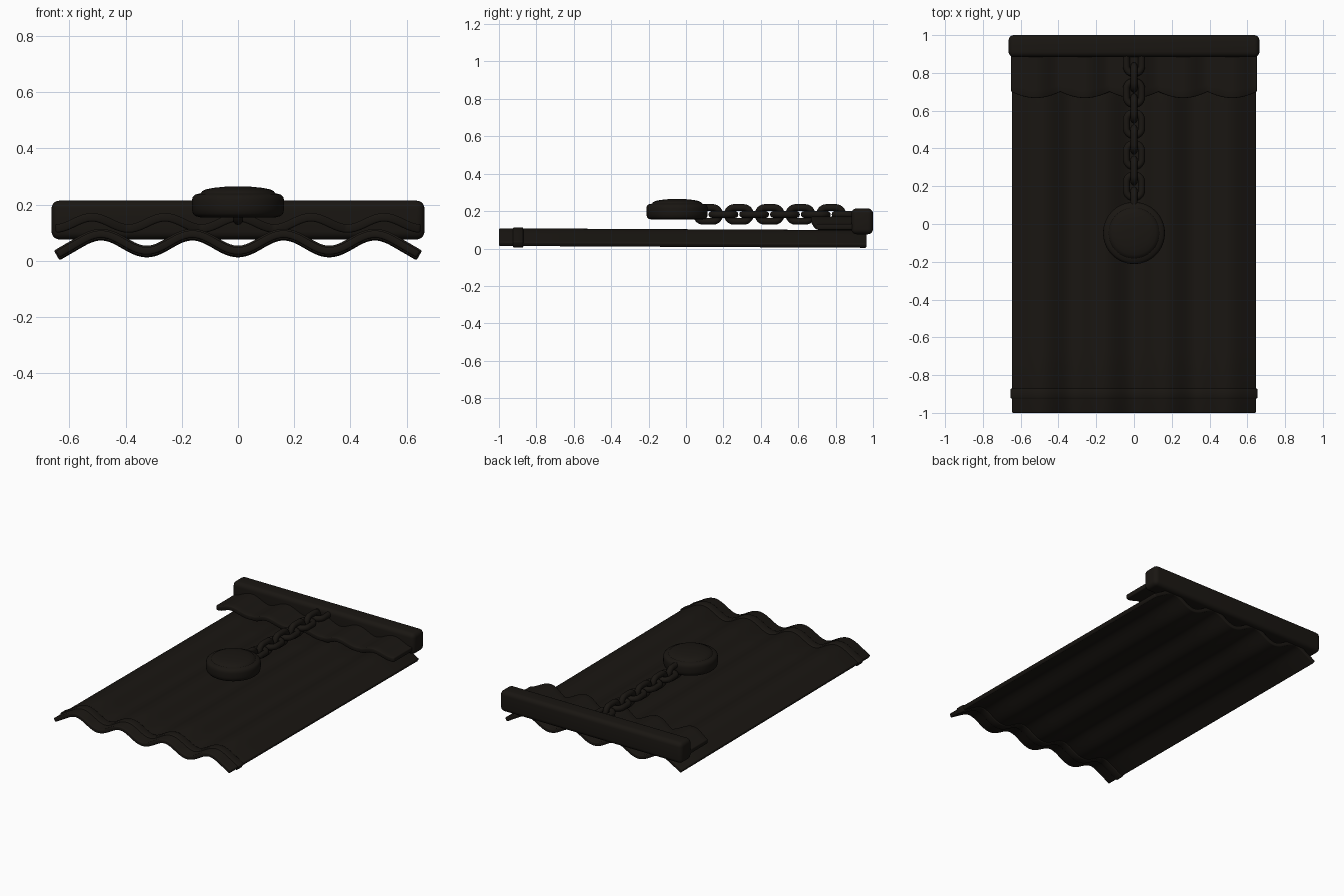
import bpy, bmesh, math

if "Cube" in bpy.data.objects:
    bpy.data.objects.remove(bpy.data.objects["Cube"])

mat = bpy.data.materials.new("dark_brown")
mat.diffuse_color = (0.01, 0.008, 0.006, 1)
mat.use_nodes = True
mat.node_tree.nodes["Principled BSDF"].inputs["Base Color"].default_value = mat.diffuse_color


def finish(name, bm, angle=40):
    bmesh.ops.recalc_face_normals(bm, faces=bm.faces)
    me = bpy.data.meshes.new(name)
    bm.to_mesh(me)
    bm.free()
    ob = bpy.data.objects.new(name, me)
    bpy.context.collection.objects.link(ob)
    me.materials.append(mat)
    bpy.ops.object.select_all(action='DESELECT')
    bpy.context.view_layer.objects.active = ob
    ob.select_set(True)
    bpy.ops.object.shade_smooth_by_angle(angle=math.radians(angle))
    return ob


def cloth(name, half, y0, y1, height, thick, nx=120, ny=6):
    """Wavy sheet; y0 is a function of x, height a function of x and y."""
    bm = bmesh.new()
    rows = []
    for j in range(ny + 1):
        row = []
        for i in range(nx + 1):
            x = -half + 2 * half * i / nx
            y = y0(x) + (y1 - y0(x)) * j / ny
            row.append(bm.verts.new((x, y, height(x, y))))
        rows.append(row)
    for a, b in zip(rows, rows[1:]):
        for i in range(nx):
            bm.faces.new((a[i], a[i + 1], b[i + 1], b[i]))
    ob = finish(name, bm)
    s = ob.modifiers.new("thickness", 'SOLIDIFY')
    s.thickness, s.offset = thick, 0
    b = ob.modifiers.new("soft_edge", 'BEVEL')
    b.width, b.segments = 0.006, 2
    b.limit_method, b.angle_limit = 'ANGLE', math.radians(50)
    return ob


def fold(x, y):
    # Sine folds whose outer flanks run straight down to the floor
    x = abs(x)
    w = 2 * math.pi / 0.325
    edge = 0.325 * 1.75
    z = 0.06 - 0.03 * math.cos(w * min(x, edge))
    return z - max(0, x - edge) * 0.03 * w - 0.005 * y


# Curtain and its hem band
cloth("curtain", 0.642, lambda x: -1.0, 0.965, fold, 0.026)
cloth("hem_band", 0.646, lambda x: -0.925, -0.87, fold, 0.038, ny=2)

# Valance with five scallops
PITCH = 0.26


def scallop(x):
    return abs(math.cos(math.pi * x / PITCH))


cloth("valance", 0.65, lambda x: 0.70 - 0.033 * scallop(x), 0.93,
      lambda x, y: 0.135 + 0.02 * math.cos(2 * math.pi * x / PITCH), 0.03)

# Curtain rail
bm = bmesh.new()
bmesh.ops.create_cube(bm, size=1)
for v in bm.verts:
    v.co = (v.co.x * 1.328, 0.942 + v.co.y * 0.116, 0.145 + v.co.z * 0.138)
bmesh.ops.bevel(bm, geom=bm.edges[:], offset=0.028, segments=5, profile=0.5, affect='EDGES')
finish("rail", bm, 50)


# Chain of alternating upright and flat links
def link(name, y, upright, length=0.160, width=0.11, r=0.0185, n=32, m=12):
    bm = bmesh.new()
    rad = width / 2 - r
    straight = length / 2 - r - rad
    rings = []
    for i in range(n):
        a = 2 * math.pi * (i + 0.5) / n
        c, s = math.cos(a), math.sin(a)
        shift = math.copysign(straight, c)
        ring = []
        for k in range(m):
            t = 2 * math.pi * k / m
            d = rad + r * math.cos(t)
            u, v, w = shift + d * c, d * s, r * math.sin(t)
            co = (w, y + u, 0.182 + v) if upright else (v, y + u, 0.182 + w)
            ring.append(bm.verts.new(co))
        rings.append(ring)
    for i in range(n):
        a, b = rings[i], rings[(i + 1) % n]
        for k in range(m):
            bm.faces.new((a[k], a[(k + 1) % m], b[(k + 1) % m], b[k]))
    finish(name, bm, 60)


for i in range(5):
    y = 0.118 + 0.1645 * i
    link(f"upright_link_{i}", y, True)
    link(f"flat_link_{i}", y + 0.082, False, width=0.118)

# Round pull weight, turned from a profile
profile = [(0, .155), (.135, .155), (.152, .159), (.161, .169), (.164, .185),
           (.164, .215), (.161, .228), (.153, .236), (.134, .240), (.127, .248),
           (.115, .254), (.085, .260), (.045, .264), (0, .265)]
bm = bmesh.new()
vs = [bm.verts.new((r, -0.048, z)) for r, z in profile]
es = [bm.edges.new(p) for p in zip(vs, vs[1:])]
bmesh.ops.spin(bm, geom=vs + es, cent=(0, -0.048, 0), axis=(0, 0, 1),
               angle=2 * math.pi, steps=64, use_duplicate=False)
bmesh.ops.remove_doubles(bm, verts=bm.verts, dist=1e-4)
for v in bm.verts:
    v.co.y = -0.048 + (v.co.y + 0.048)
finish("pull_weight", bm, 35)
